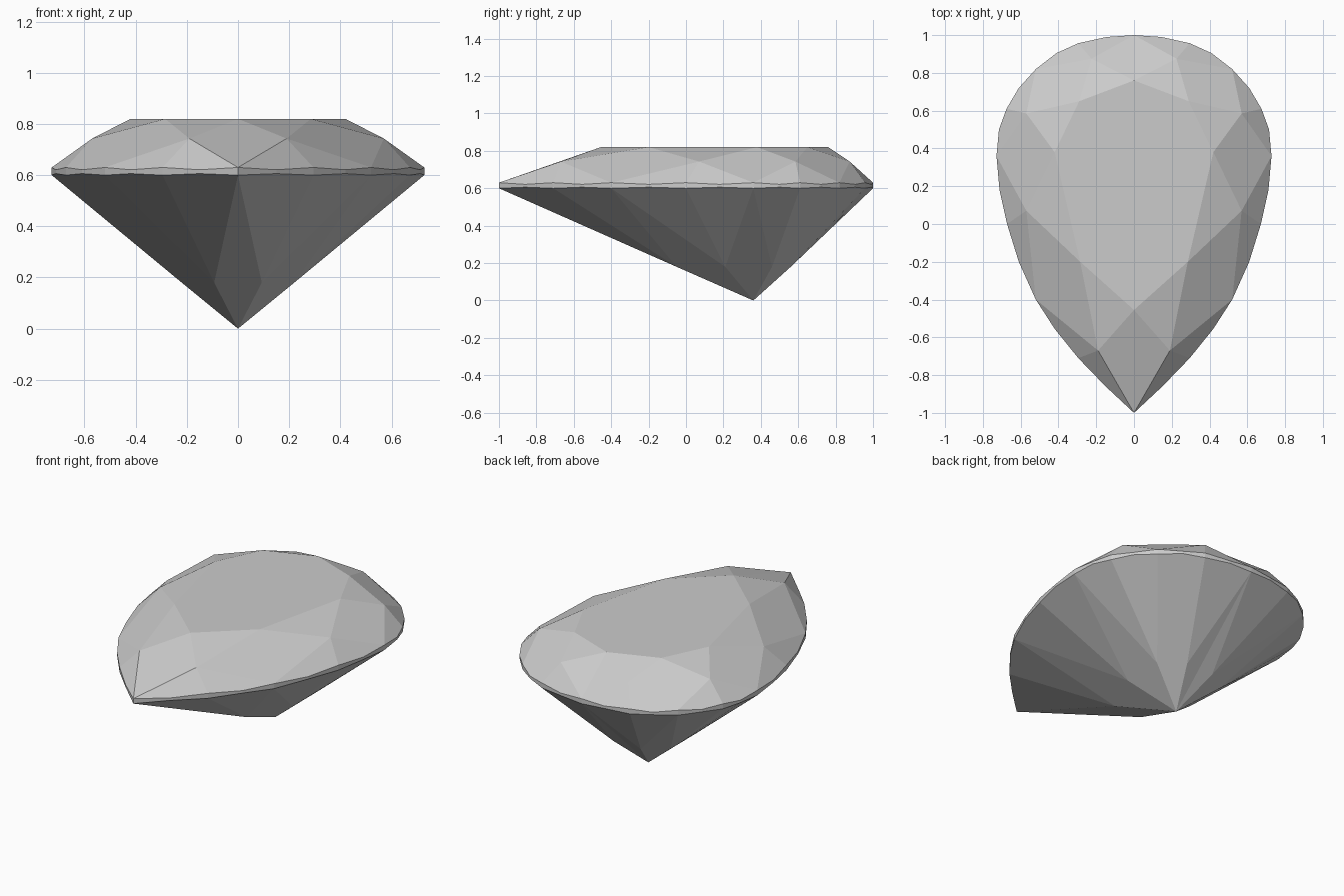
import bpy, bmesh

if "Cube" in bpy.data.objects:
    bpy.data.objects.remove(bpy.data.objects["Cube"])

# Right half of the pear outline, rounded end to point: 4 steps per main facet
OUTLINE = [(0, 1), (.145, .99), (.295, .957), (.41, .905), (.52, .82),
           (.61, .72), (.675, .61), (.715, .50), (.728, .36),
           (.712, .18), (.672, 0), (.61, -.20), (.52, -.40),
           (.42, -.555), (.295, -.71), (.15, -.86), (0, -1)]
TABLE = [(0, .76), (.29, .65), (.42, .38), (.285, -.20), (0, -.455)]
STAR = [(.225, .875), (.57, .585), (.57, .07), (.19, -.67)]
LOWER = [(.09, .56), (.22, .46), (.22, .21), (.093, -.05)]

bm = bmesh.new()


def ring(points, z):
    return [bm.verts.new((x, y, z)) for x, y in points]


table = ring(TABLE, .82)
star = ring(STAR, .743)
lower = ring(LOWER, .18)
top = ring(OUTLINE, .63)
bottom = ring(OUTLINE, .60)
culet = bm.verts.new((0, .36, 0))

# Scalloped girdle: thinner between the facet tips
for i in range(1, len(OUTLINE), 2):
    top[i].co.z = .621
    bottom[i].co.z = .606

# Flat table
bm.faces.new(table)

# Girdle band
for i in range(len(OUTLINE) - 1):
    bm.faces.new((top[i], top[i + 1], bottom[i + 1], bottom[i]))

# Star facets and the girdle facets above and below the band
for i in range(4):
    bm.faces.new((table[i], table[i + 1], star[i]))
    for tip, rim in ((star[i], top), (lower[i], bottom)):
        for j in (4 * i, 4 * i + 2):
            bm.faces.new((tip, rim[j], rim[j + 1], rim[j + 2]))

# Main kites of crown and pavilion (halved on the mirror line)
for i in range(5):
    near = slice(max(i - 1, 0), i + 1)
    s, l = star[near], lower[near]
    bm.faces.new([table[i], s[0], top[4 * i]] + s[1:])
    bm.faces.new([culet, l[0], bottom[4 * i]] + l[1:])

bmesh.ops.recalc_face_normals(bm, faces=bm.faces)
if next(f for f in bm.faces if all(v in table for v in f.verts)).normal.z < 0:
    bmesh.ops.reverse_faces(bm, faces=bm.faces)

mesh = bpy.data.meshes.new("pear_cut_gem")
bm.to_mesh(mesh)
bm.free()
gem = bpy.data.objects.new("pear_cut_gem", mesh)
bpy.context.collection.objects.link(gem)

# Left half
mirror = gem.modifiers.new("mirror", 'MIRROR')
mirror.use_axis[0] = True
mirror.use_clip = True
